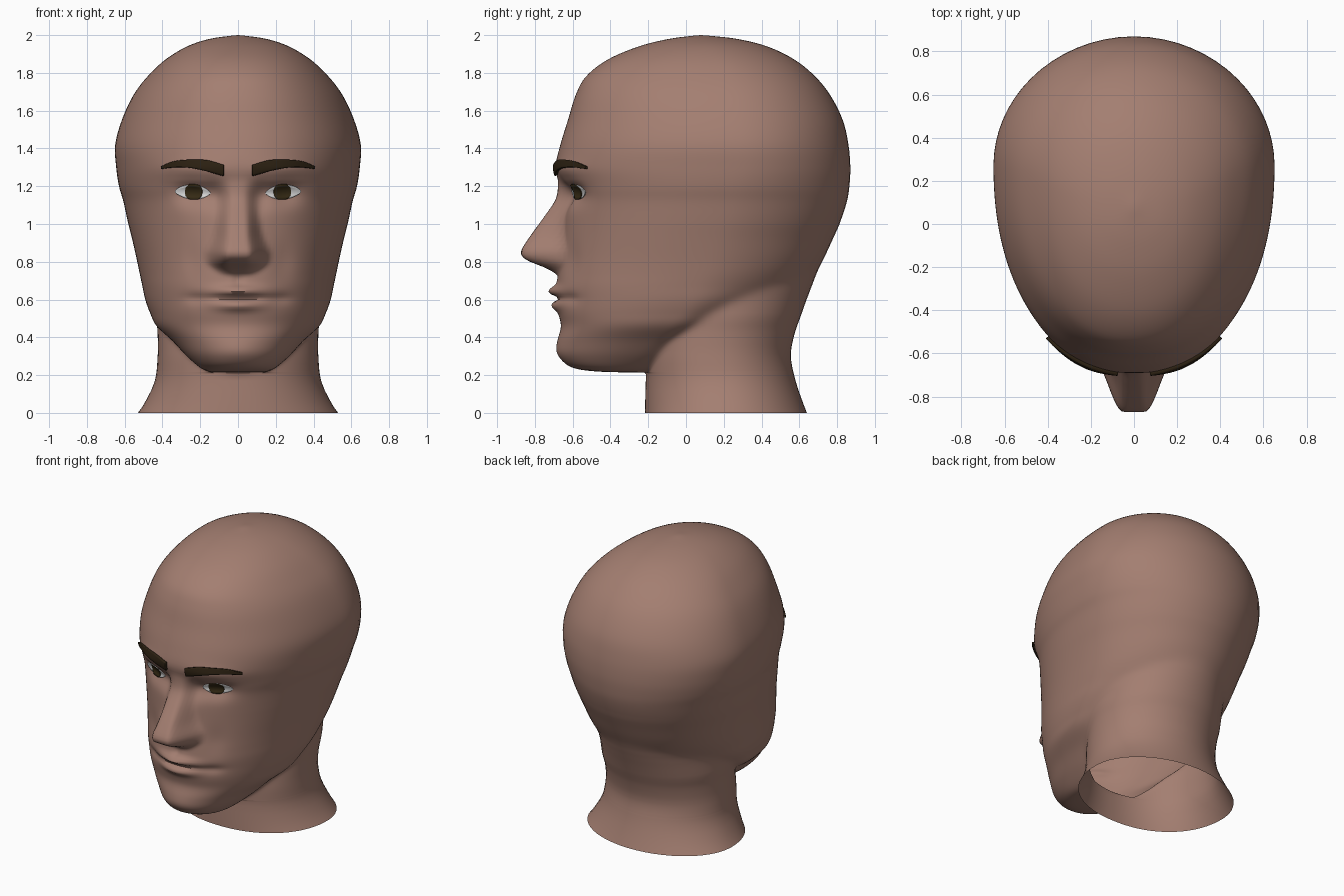
import bpy, bmesh, math
from mathutils import Vector
from mathutils.bvhtree import BVHTree

if "Cube" in bpy.data.objects:
    bpy.data.objects.remove(bpy.data.objects["Cube"])


def material(name, rgb):
    m = bpy.data.materials.new(name)
    m.diffuse_color = (*rgb, 1)
    m.use_nodes = True
    m.node_tree.nodes["Principled BSDF"].inputs["Base Color"].default_value = m.diffuse_color
    return m


SKIN = material("brown_skin", (0.37, 0.21, 0.165))
HAIR = material("dark_brow_hair", (0.025, 0.015, 0.006))
WHITE = material("eye_white", (0.8, 0.8, 0.8))
IRIS = material("dark_iris", (0.04, 0.026, 0.008))

# Head sections: height, front y, y of widest point, back y, half width
HEAD = [(.214, -.20, -.10, .00, .10), (.218, -.45, -.30, .00, .15),
        (.24, -.60, -.33, .00, .20), (.30, -.665, -.27, .05, .27),
        (.38, -.675, -.18, .12, .345), (.46, -.662, -.08, .22, .43),
        (.53, -.675, -.02, .35, .465), (.60, -.68, .03, .48, .49),
        (.67, -.685, .06, .60, .505), (.74, -.68, .10, .67, .52),
        (.82, -.67, .13, .725, .537), (.92, -.66, .16, .775, .56),
        (1.02, -.655, .20, .82, .585), (1.12, -.655, .23, .852, .607),
        (1.20, -.668, .25, .865, .63), (1.30, -.69, .27, .87, .645),
        (1.42, -.665, .27, .86, .65), (1.55, -.625, .26, .83, .615),
        (1.68, -.585, .24, .765, .555), (1.78, -.53, .22, .685, .48),
        (1.87, -.415, .17, .575, .385), (1.94, -.25, .12, .43, .27),
        (1.98, -.09, .09, .27, .15), (1.998, .05, .08, .11, .025)]
# Neck sections in the same order
NECK = [(0, -.217, .25, .64, .53), (.06, -.216, .23, .617, .49),
        (.17, -.213, .2, .58, .44), (.30, -.21, .18, .555, .425),
        (.42, -.18, .18, .575, .425), (.55, -.14, .2, .62, .43),
        (.80, -.12, .2, .70, .40), (1.02, -.11, .2, .70, .25)]
# Nose sections: height, projection, half width
NOSE = [(.73, 0, .10), (.765, .06, .14), (.795, .14, .165), (.82, .19, .17),
        (.86, .206, .17), (.94, .163, .135), (1.04, .095, .115),
        (1.14, .03, .10), (1.24, .0, .09)]


def spline_rows(rows, steps):
    """Smooth rows of numbers with a uniform cubic spline."""
    out = []
    for i in range(len(rows) - 1):
        a, b = rows[max(i - 1, 0)], rows[i]
        c, d = rows[i + 1], rows[min(i + 2, len(rows) - 1)]
        for k in range(steps):
            t = k / steps
            out.append([q + .5 * t * (r - p + t * (2*p - 5*q + 4*r - s + t * (3*(q - r) + s - p)))
                        for p, q, r, s in zip(a, b, c, d)])
    return out + [list(rows[-1])]


def sample(rows, z):
    """Interpolate a table at height z."""
    if z <= rows[0][0]:
        return rows[0][1:]
    for a, b in zip(rows, rows[1:]):
        if z <= b[0]:
            t = (z - a[0]) / (b[0] - a[0])
            return [p + t * (q - p) for p, q in zip(a[1:], b[1:])]
    return rows[-1][1:]


def reach(section, pole, angle):
    """Distance from the pole to the oval section along an angle."""
    f, c, b, w = section
    sx, sy = abs(math.sin(angle)), -math.cos(angle)
    lo, hi = 0.0, 1.5
    for _ in range(24):
        r = (lo + hi) / 2
        y = pole + r * sy - c
        n = 2.17 if y < 0 else 2.0
        size = (c - f) if y < 0 else (b - c)
        inside = (r * sx / w) ** n + (abs(y) / size) ** n < 1
        lo, hi = (r, hi) if inside else (lo, r)
    return lo


def bump(x, z, cx, cz, sx, sz):
    return math.exp(-((x - cx) / sx) ** 2 - ((z - cz) / sz) ** 2)


NOSE_FINE, NECK_FINE = spline_rows(NOSE, 5), spline_rows(NECK, 5)


def face_relief(x, z):
    """Forward relief of nose, sockets, brow ridge, lips and chin."""
    d = 0
    if .73 < z < 1.24:
        h, w = sample(NOSE_FINE, z)
        t = min(max((x / w - .3) / .75, 0), 1)
        d += h * (1 - t * t * (3 - 2 * t))
    d -= .05 * bump(x, z, .235, 1.165, .10, .065)
    d -= .035 * bump(x, z, .12, 1.15, .05, .07)
    d += .012 * bump(x, z, .25, 1.29, .14, .04)
    d += .012 * bump(x, z, .235, 1.225, .10, .014)
    d += .045 * bump(x, z, 0, .645, .13, .028)
    d += .035 * bump(x, z, 0, .568, .12, .028)
    d -= .02 * bump(x, z, 0, .606, .16, .012)
    d -= .014 * bump(x, z, .23, .605, .06, .03)
    d -= .012 * bump(x, z, 0, .70, .025, .03)
    d += .012 * bump(x, z, 0, .33, .12, .06)
    d -= .012 * bump(x, z, .24, .80, .06, .10)
    return d


def finish(bm, name, mat, thickness=0):
    bmesh.ops.recalc_face_normals(bm, faces=bm.faces)
    me = bpy.data.meshes.new(name)
    bm.to_mesh(me)
    bm.free()
    ob = bpy.data.objects.new(name, me)
    bpy.context.collection.objects.link(ob)
    me.materials.append(mat)
    if thickness:
        s = ob.modifiers.new("thickness", "SOLIDIFY")
        s.thickness, s.offset = thickness, 0
    m = ob.modifiers.new("mirror", "MIRROR")
    m.merge_threshold = .0005
    bpy.context.view_layer.objects.active = ob
    ob.select_set(True)
    bpy.ops.object.shade_smooth_by_angle(angle=math.radians(60))
    ob.select_set(False)
    return ob


# Head and neck: one half as an open shell, denser towards the face
SEG = 60
angles = [math.pi * (.45 * i / SEG + .55 * (i / SEG) ** 2) for i in range(SEG + 1)]
levels = [(z, None) for z in (0, .03, .07, .12, .17, .205)]
levels += [(r[0], r[1:]) for r in spline_rows(HEAD, 5)]
bm = bmesh.new()
rings = []
for z, head in levels:
    pole = -.1 if z < .8 else -.1 + .18 * min((z - .8) / 1.0, 1)
    neck = sample(NECK_FINE, z) if z < 1 else None
    ring = []
    for a in angles:
        r = reach(head, pole, a) if head else 0
        if neck:
            n = reach(neck, pole, a)
            r = .5 * (r + n + math.sqrt((r - n) ** 2 + .0006)) if head else n
        x, y = r * math.sin(a), pole - r * math.cos(a)
        if y < -.3:
            y -= face_relief(x, z) * min((-.3 - y) / .15, 1)
        ring.append(bm.verts.new((0 if a in (angles[0], angles[-1]) else x, y, z)))
    rings.append(ring)
for lo, hi in zip(rings, rings[1:]):
    for i in range(SEG):
        bm.faces.new((lo[i], lo[i + 1], hi[i + 1], hi[i]))
crown = bm.verts.new((0, .08, 2.0))
for i in range(SEG):
    bm.faces.new((rings[-1][i], rings[-1][i + 1], crown))
skin_tree = BVHTree.FromBMesh(bm)
finish(bm, "head_and_neck", SKIN)


def plate(name, mat, x0, x1, top, bottom, lift, thickness, cols=20, rows=6):
    """Thin patch draped over the face between two edge curves."""
    pb = bmesh.new()
    grid = []
    for i in range(cols + 1):
        x = x0 + (x1 - x0) * (.5 - .5 * math.cos(math.pi * i / cols))
        line = []
        for j in range(rows + 1):
            z = bottom(x) + (top(x) - bottom(x)) * j / rows
            hit = skin_tree.ray_cast(Vector((x, -2, z)), Vector((0, 1, 0)))[0]
            line.append(pb.verts.new((x, hit.y - lift, z)))
        grid.append(line)
    for a, b in zip(grid, grid[1:]):
        for j in range(rows):
            pb.faces.new((a[j], b[j], b[j + 1], a[j + 1]))
    return finish(pb, name, mat, thickness)


def lid(x, height):
    s = min(abs(x - .24) / .095, 1)
    return 1.168 + height * (1 - s * s) ** .75 + (x - .24) * .05


def disc(x, sign):
    return 1.17 + sign * math.sqrt(max(.046 ** 2 - (x - .235) ** 2, 0))


# Eyes: white almond with a round iris cut by the lids
plate("eye_whites", WHITE, .146, .334, lambda x: lid(x, .038) + .0008,
      lambda x: lid(x, -.036) - .0008, .006, .004)
plate("irises", IRIS, .1895, .2805, lambda x: min(disc(x, 1), lid(x, .042)) + .0005,
      lambda x: max(disc(x, -1), lid(x, -.038)) - .0005, .011, .004)

# Eyebrows: arched raised strips
BROW = spline_rows([(.075, 1.312, 1.257), (.16, 1.335, 1.28), (.24, 1.338, 1.296),
                    (.33, 1.331, 1.3), (.40, 1.305, 1.292)], 4)
plate("eyebrows", HAIR, .075, .40, lambda x: sample(BROW, x)[0],
      lambda x: sample(BROW, x)[1], .006, .022)
